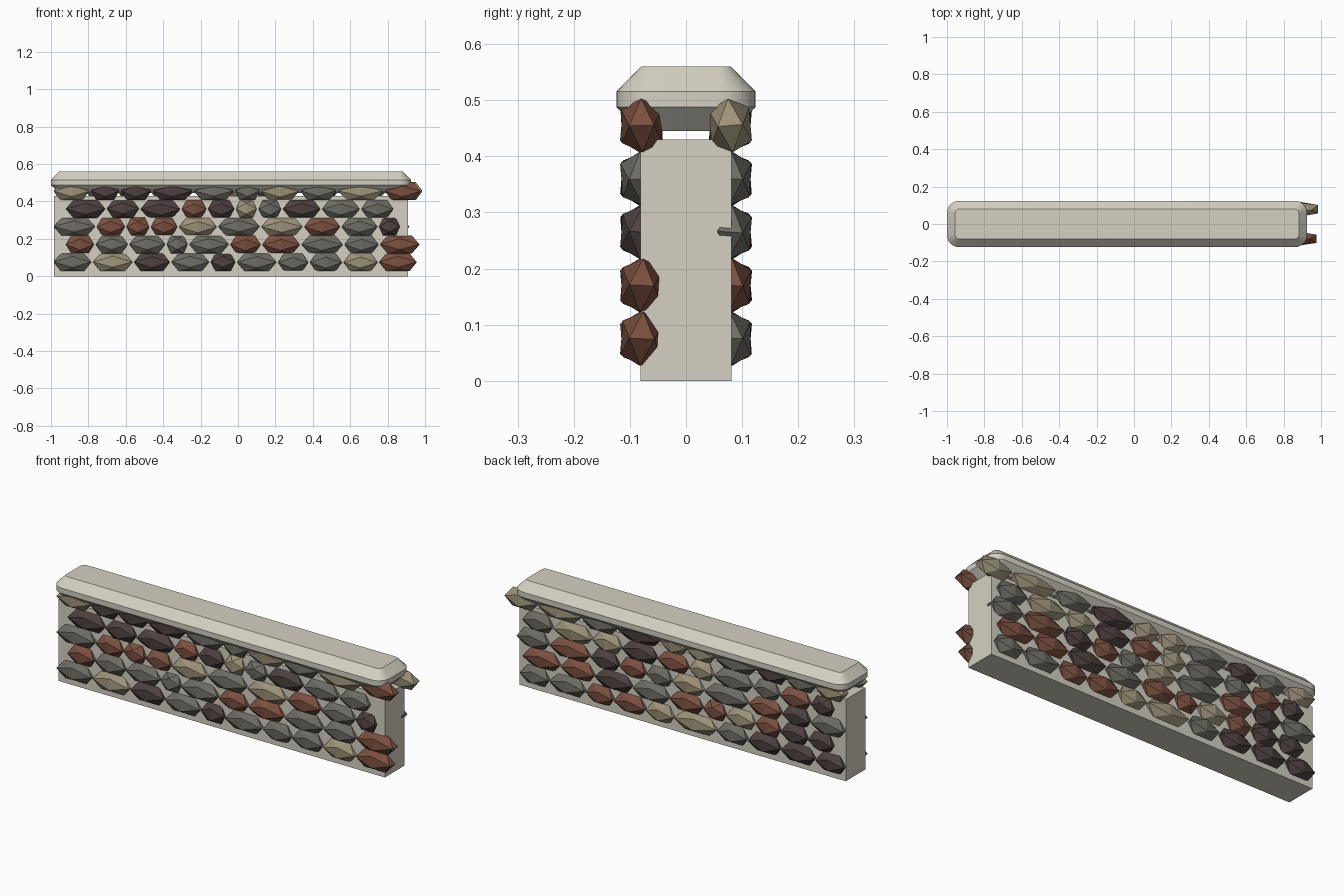
import bpy, bmesh, math, random
from mathutils import Matrix

if "Cube" in bpy.data.objects:
    bpy.data.objects.remove(bpy.data.objects["Cube"])
random.seed(4)


def material(name, rgb):
    mat = bpy.data.materials.new(name)
    mat.use_nodes = True
    mat.diffuse_color = (*rgb, 1)
    mat.node_tree.nodes["Principled BSDF"].inputs["Base Color"].default_value = (*rgb, 1)
    return mat


def mesh_from(bm, name, mat):
    bmesh.ops.recalc_face_normals(bm, faces=bm.faces[:])
    mesh = bpy.data.meshes.new(name)
    bm.to_mesh(mesh)
    bm.free()
    mesh.materials.append(mat)
    return mesh


def add_object(name, mesh):
    obj = bpy.data.objects.new(name, mesh)
    bpy.context.collection.objects.link(obj)
    return obj


def stone_mesh(name, mat):
    """Icosahedron from three golden rectangles, with half-extents of one."""
    bm = bmesh.new()
    short = 2 / (1 + math.sqrt(5))
    for a in (-1, 1):
        for b in (-short, short):
            for co in ((b, 0, a), (0, a, b), (a, b, 0)):
                bm.verts.new(co)
    bmesh.ops.convex_hull(bm, input=bm.verts[:])
    return mesh_from(bm, name, mat)


def rounded_ring(bm, half_x, half_y, radius, z, steps=6):
    """Rounded rectangle of vertices at one height."""
    ring = []
    for corner, (sx, sy) in enumerate(((1, 1), (-1, 1), (-1, -1), (1, -1))):
        for i in range(steps + 1):
            angle = (corner + i / steps) * math.pi / 2
            ring.append(bm.verts.new((
                CENTRE_X + sx * (half_x - radius) + radius * math.cos(angle),
                sy * (half_y - radius) + radius * math.sin(angle), z)))
    return ring


CENTRE_X = -0.0375
pale = material("pale concrete", (0.66, 0.63, 0.54))
stones = {
    "g": stone_mesh("grey stone", material("grey stone", (0.155, 0.15, 0.125))),
    "r": stone_mesh("red stone", material("red brown stone", (0.20, 0.08, 0.052))),
    "k": stone_mesh("dark stone", material("dark stone", (0.075, 0.053, 0.05))),
    "t": stone_mesh("tan stone", material("tan stone", (0.34, 0.29, 0.195))),
}

# Wall core
bm = bmesh.new()
bmesh.ops.create_cube(bm, size=1, matrix=Matrix.Translation((CENTRE_X, 0, 0.215))
                      @ Matrix.Diagonal((1.895, 0.162, 0.43, 1)))
add_object("wall_core", mesh_from(bm, "wall_core", pale))

# Coping: rounded slab, chamfered above and below
bm = bmesh.new()
rings = [rounded_ring(bm, 0.9625 - inset, 0.124 - inset, 0.065 - inset, z)
         for inset, z in ((0.044, 0.445), (0, 0.488), (0, 0.516), (0.044, 0.56))]
for low, high in zip(rings, rings[1:]):
    for i in range(len(low)):
        j = (i + 1) % len(low)
        bm.faces.new((low[i], low[j], high[j], high[i]))
bm.faces.new(rings[0])
bm.faces.new(rings[-1])
coping = add_object("coping", mesh_from(bm, "coping", pale))
bpy.context.view_layer.objects.active = coping
coping.select_set(True)
bpy.ops.object.shade_smooth_by_angle(angle=math.radians(25))
coping.select_set(False)


def stone_row(side, y, row, colours, widths):
    """Lay one course of stones from the -x end; odd courses start further in."""
    x = -0.92 if row % 2 else -0.985
    for i, (colour, width) in enumerate(zip(colours, widths)):
        stone = add_object(f"{side}_stone_{row + 1}_{i + 1}", stones[colour])
        stone.location = (x + width / 2 - 0.005, y, 0.075 + 0.095 * row)
        stone.scale = (width / 2 - 0.005, 0.036, 0.048)
        stone.rotation_euler.x = random.uniform(-0.1, 0.1)
        x += width


# Front stones, bottom course first, widths in hundredths
front_rows = (
    ("gtkgkgggtr", (21, 22, 20, 21, 14, 22, 17, 18, 19, 21)),
    ("rggggrrggr", (16, 18, 20, 12, 22, 17, 21, 23, 19, 22)),
    ("grrrtgtrgk", (23, 16, 13, 15, 21, 23, 23, 20, 20, 12)),
    ("kkkrktgkgg", (22, 18, 22, 14, 15, 12, 13, 21, 21, 18)),
    ("tkkkggtgtr", (20, 16, 17, 22, 22, 14, 21, 20, 25, 20)),
)
for row, (colours, widths) in enumerate(front_rows):
    stone_row("front", -0.079, row, colours, [w / 100 for w in widths])

# Back stones, irregular widths fitted to each course length
back_rows = (("kkkgttrrgg", 1.89), ("kkrtrrgkrr", 1.81), ("gkrgtgrkrg", 1.91),
             ("krggtrkttg", 1.81), ("tgkgttkgtt", 1.98))
for row, (colours, length) in enumerate(back_rows):
    raw = [random.uniform(0.13, 0.23) for _ in colours]
    stone_row("back", 0.079, row, colours, [w * length / sum(raw) for w in raw])
